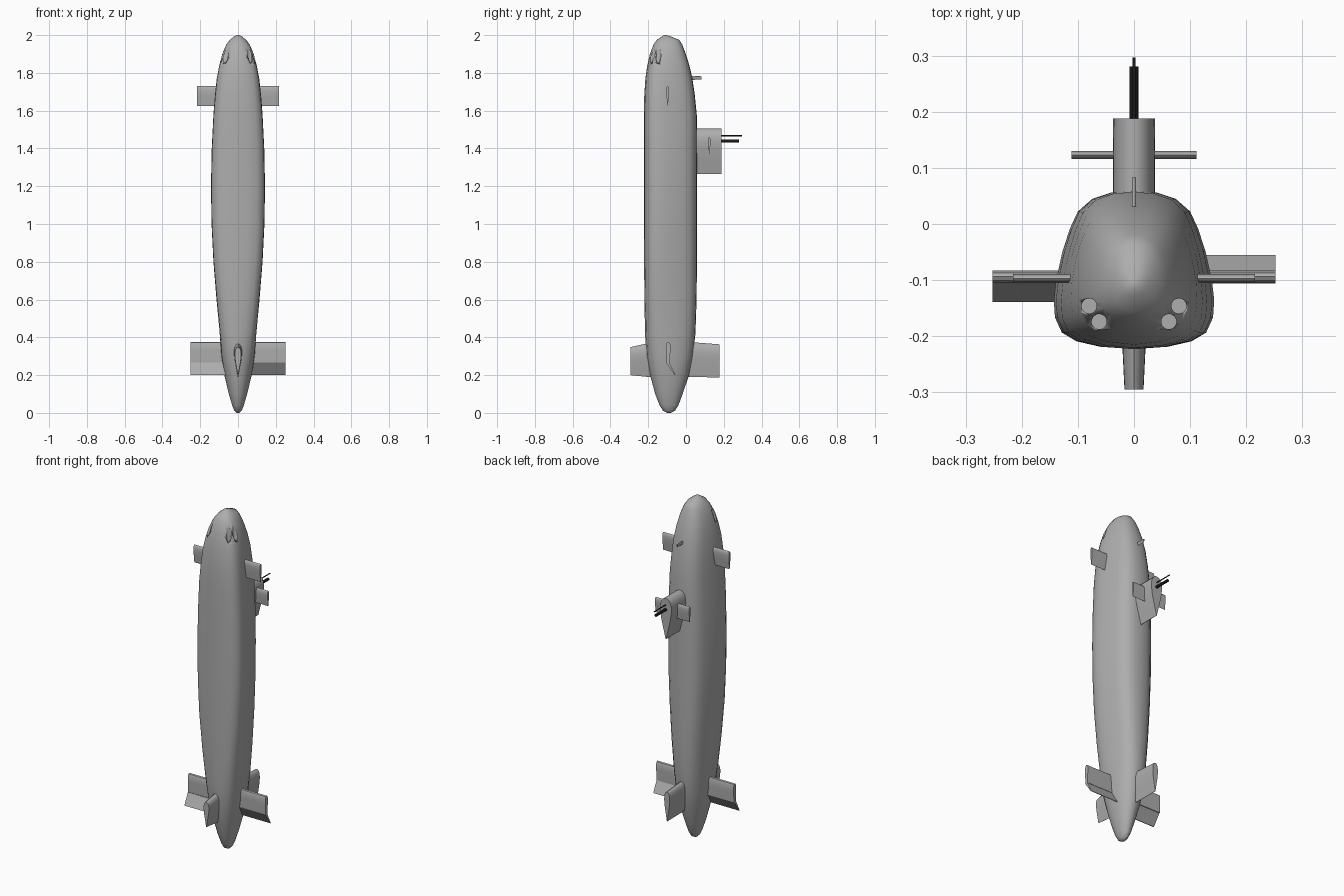
import bpy, bmesh, math
from mathutils import Vector

if "Cube" in bpy.data.objects:
    bpy.data.objects.remove(bpy.data.objects["Cube"])

grey = bpy.data.materials.new("hull_grey")
grey.diffuse_color = (.42, .42, .42, 1)
grey.use_nodes = True
grey.node_tree.nodes["Principled BSDF"].inputs["Base Color"].default_value = grey.diffuse_color
black = bpy.data.materials.new("mast_black")
black.diffuse_color = (.01, .01, .01, 1)
black.use_nodes = True
black.node_tree.nodes["Principled BSDF"].inputs["Base Color"].default_value = black.diffuse_color


def finish(name, bm, mat, angle):
    bmesh.ops.recalc_face_normals(bm, faces=bm.faces)
    me = bpy.data.meshes.new(name)
    bm.to_mesh(me)
    bm.free()
    ob = bpy.data.objects.new(name, me)
    bpy.context.collection.objects.link(ob)
    me.materials.append(mat)
    bpy.ops.object.select_all(action='DESELECT')
    ob.select_set(True)
    bpy.context.view_layer.objects.active = ob
    bpy.ops.object.shade_smooth_by_angle(angle=math.radians(angle))
    return ob


def loft(name, rings, mat=grey, angle=40):
    # skin equal-length rings and close both ends
    bm = bmesh.new()
    vr = [[bm.verts.new(p) for p in r] for r in rings]
    n = len(vr[0])
    for a, b in zip(vr, vr[1:]):
        for i in range(n):
            j = (i + 1) % n
            bm.faces.new((a[i], a[j], b[j], b[i]))
    bm.faces.new(vr[0])
    bm.faces.new(vr[-1])
    return finish(name, bm, mat, angle)


def rod(name, p, q, r, mat=grey, seg=16):
    p, q = Vector(p), Vector(q)
    d = (q - p).normalized()
    u = d.orthogonal().normalized()
    v = d.cross(u)
    angs = [2 * math.pi * i / seg for i in range(seg)]
    return loft(name, [[c + r * (u * math.cos(a) + v * math.sin(a)) for a in angs]
                       for c in (p, q)], mat)


FOIL = [(0, 0), (.02, .4), (.08, .75), (.18, .97), (.3, 1), (.5, .82), (.75, .43), (1, .03)]


def foil(z_top, z_bot, half):
    # teardrop section, blunt end up: list of (thickness, z)
    one = [(half * t, z_top + (z_bot - z_top) * s) for s, t in FOIL]
    return one + [(-t, z) for t, z in one[:0:-1]]


def side_fin(name, x0, x1, y, section):
    return loft(name, [[(x, y + t, z) for t, z in section] for x in (x0, x1)])


def upright_fin(name, root, tip):
    # each end: (y, z_top, z_bottom, half thickness)
    return loft(name, [[(t, e[0], z) for t, z in foil(*e[1:])] for e in (root, tip)])


# hull: z, half width, y min, y max, roundness
STATIONS = [
    (0.0, .008, -.100, -.080, 1), (.012, .020, -.122, -.058, 1), (.04, .031, -.140, -.040, 1),
    (.10, .049, -.163, -.018, 1), (.20, .073, -.190, .016, .9), (.30, .089, -.210, .037, .7),
    (.42, .099, -.217, .050, .4), (.60, .115, -.220, .056, .15), (.80, .130, -.222, .058, 0),
    (1.0, .140, -.223, .059, 0), (1.2, .143, -.223, .059, 0), (1.4, .139, -.223, .059, 0),
    (1.58, .130, -.223, .057, 0), (1.68, .123, -.221, .047, .1), (1.77, .114, -.215, .034, .2),
    (1.84, .101, -.205, .018, .3), (1.90, .085, -.191, -.001, .4), (1.95, .063, -.172, -.020, .6),
    (1.975, .044, -.155, -.035, .8), (1.993, .021, -.128, -.080, 1), (2.0, .006, -.114, -.102, 1)]
HALF = [(0, 1), (.28, .98), (.52, .90), (.70, .74), (.80, .52), (.89, .24), (.97, -.12),
        (1, -.38), (.985, -.60), (.90, -.79), (.72, -.90), (.42, -.97), (0, -1)]
profile = HALF + [(-u, v) for u, v in HALF[-2:0:-1]]
rings = []
for z, w, y0, y1, k in STATIONS:
    ring = []
    for u, v in profile:
        a = math.atan2(u, v)
        uu = u * (1 - k) + math.sin(a) * k
        vv = v * (1 - k) + math.cos(a) * k
        ring.append((w * uu, (y0 + y1) / 2 + (y1 - y0) / 2 * vv, z))
    rings.append(ring)
hull = loft("hull", rings, angle=45)

# torpedo tube recesses in the nose
for s in (-1, 1):
    for x, y in ((.080, -.146), (.062, -.174)):
        cutter = rod("tube_cutter", (s * x, y, 1.8), (s * x, y, 2.1), .0135, seg=20)
        cutter.hide_render = True
        mod = hull.modifiers.new("tube", 'BOOLEAN')
        mod.operation = 'DIFFERENCE'
        mod.solver = 'EXACT'
        mod.object = cutter
        bpy.context.view_layer.objects.active = hull
        bpy.ops.object.modifier_apply(modifier=mod.name)
        bpy.data.objects.remove(cutter)

# paired planes
for s, side in ((1, "right"), (-1, "left")):
    side_fin("bow_plane_" + side, s * .06, s * .216, -.097, foil(1.73, 1.625, .008))
    side_fin("sail_plane_" + side, s * .02, s * .111, .123, foil(1.46, 1.37, .007))
    stern = [(0, .376), (.007, .372), (.011, .36), (.011, .33), (.009, .264),
             (-.009, .264), (-.011, .33), (-.011, .36), (-.007, .372)]
    side_fin("stern_plane_" + side, s * .04, s * .252, -.094, stern)
    # flaps are turned opposite ways
    flap = [(.009, .266), (s * .04 + .002, .2), (s * .04 - .002, .2), (-.009, .266)]
    side_fin("stern_flap_" + side, s * .04, s * .252, -.097, flap)

# rudders
upright_fin("lower_rudder", (-.15, .38, .185, .024), (-.295, .348, .20, .017))
upright_fin("upper_rudder", (-.02, .378, .19, .021), (.177, .363, .188, .018))

# sail, nose fin and masts
upright_fin("sail", (.02, 1.506, 1.265, .038), (.188, 1.506, 1.265, .037))
upright_fin("nose_fin", (.0, 1.785, 1.762, .004), (.083, 1.782, 1.765, .004))
rod("periscope_mast", (0, .15, 1.44), (0, .281, 1.44), .008, black)
rod("antenna_mast", (0, .15, 1.467), (0, .297, 1.467), .003, black, 10)
